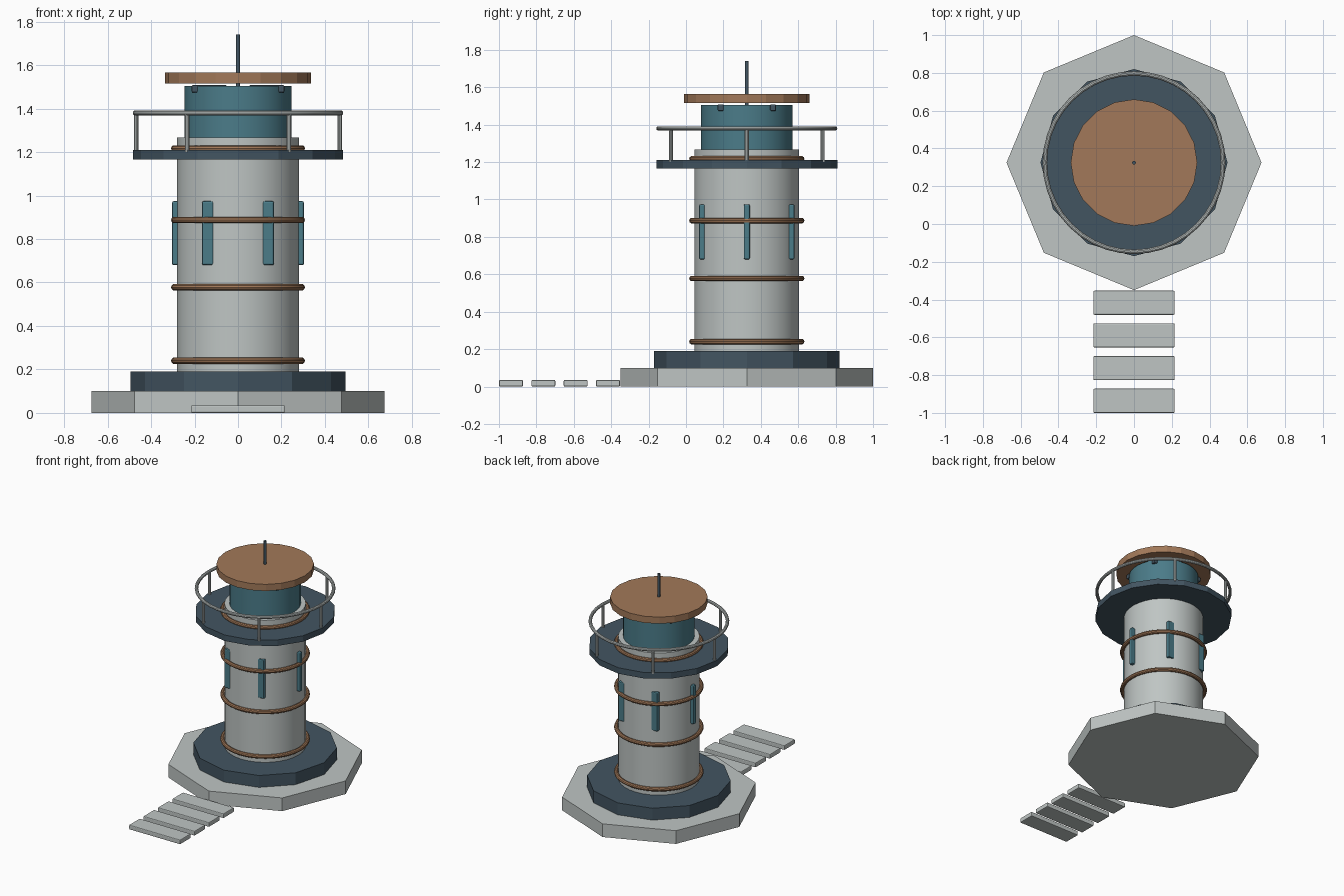
import bpy, math

if "Cube" in bpy.data.objects:
    bpy.data.objects.remove(bpy.data.objects["Cube"])

CY = 0.325  # tower axis sits behind the origin


def material(name, rgb):
    m = bpy.data.materials.new(name)
    m.diffuse_color = (*rgb, 1)
    m.use_nodes = True
    m.node_tree.nodes["Principled BSDF"].inputs["Base Color"].default_value = m.diffuse_color
    return m


COPPER = material("copper", (0.36, 0.19, 0.10))
DARK = material("dark_slate", (0.055, 0.09, 0.12))
TEAL = material("teal", (0.07, 0.20, 0.25))
GREY = material("pale_grey", (0.52, 0.56, 0.55))


def finish(name, mat, smooth=False, bevel=0):
    ob = bpy.context.object
    ob.name = name
    ob.data.materials.append(mat)
    if bevel:
        b = ob.modifiers.new("bevel", 'BEVEL')
        b.width = bevel
        b.segments = 2
    if smooth:
        bpy.ops.object.shade_smooth_by_angle(angle=math.radians(35))
    return ob


def drum(name, r, z0, z1, sides, mat, smooth=False, x=0, y=CY):
    bpy.ops.mesh.primitive_cylinder_add(vertices=sides, radius=r, depth=z1 - z0,
                                        location=(x, y, (z0 + z1) / 2))
    return finish(name, mat, smooth)


def ring(name, major, minor, z, mat):
    bpy.ops.mesh.primitive_torus_add(major_radius=major, minor_radius=minor, major_segments=40,
                                     minor_segments=10, location=(0, CY, z))
    return finish(name, mat, True)


def block(name, size, loc, mat, bevel):
    bpy.ops.mesh.primitive_cube_add(size=1, location=loc)
    bpy.context.object.scale = size
    bpy.ops.object.transform_apply(location=False, rotation=False, scale=True)
    return finish(name, mat, False, bevel)


# base and tower body
drum("octagonal_base", 0.675, 0, 0.10, 8, GREY)
drum("plinth", 0.495, 0.10, 0.19, 12, DARK)
drum("tower_shaft", 0.28, 0.19, 1.267, 32, GREY, True)

# copper bands
for i, z in enumerate((0.24, 0.578, 0.887, 1.217)):
    ring(f"copper_band_{i + 1}", 0.293, 0.015, z, COPPER)

# gallery with railing, and slit windows: six of each around the axis
drum("gallery_deck", 0.484, 1.165, 1.21, 16, DARK)
ring("gallery_rail", 0.472, 0.012, 1.38, GREY)
for i in range(6):
    c, s = math.cos(i * math.pi / 3), math.sin(i * math.pi / 3)
    drum(f"rail_post_{i + 1}", 0.011, 1.20, 1.385, 10, GREY, True, 0.468 * c, CY + 0.468 * s)
    block(f"slit_window_{i + 1}", (0.055, 0.032, 0.295),
          (0.276 * c, CY + 0.276 * s, 0.827), TEAL, 0.008)

# lantern room, roof brackets, roof and mast
drum("lantern_room", 0.245, 1.267, 1.504, 32, TEAL, True)
for sx in (-1, 1):
    for sy in (-1, 1):
        block(f"roof_bracket_{sx}_{sy}", (0.16, 0.032, 0.035),
              (sx * 0.133, CY + sy * 0.14, 1.491), DARK, 0.006)
drum("roof_disc", 0.335, 1.515, 1.565, 20, COPPER)
drum("mast", 0.01, 1.50, 1.74, 12, DARK, True)

# stepping slabs leading to the front
for i in range(4):
    block(f"step_slab_{i + 1}", (0.43, 0.128, 0.035), (0, -0.936 + i * 0.173, 0.0175), GREY, 0.006)
